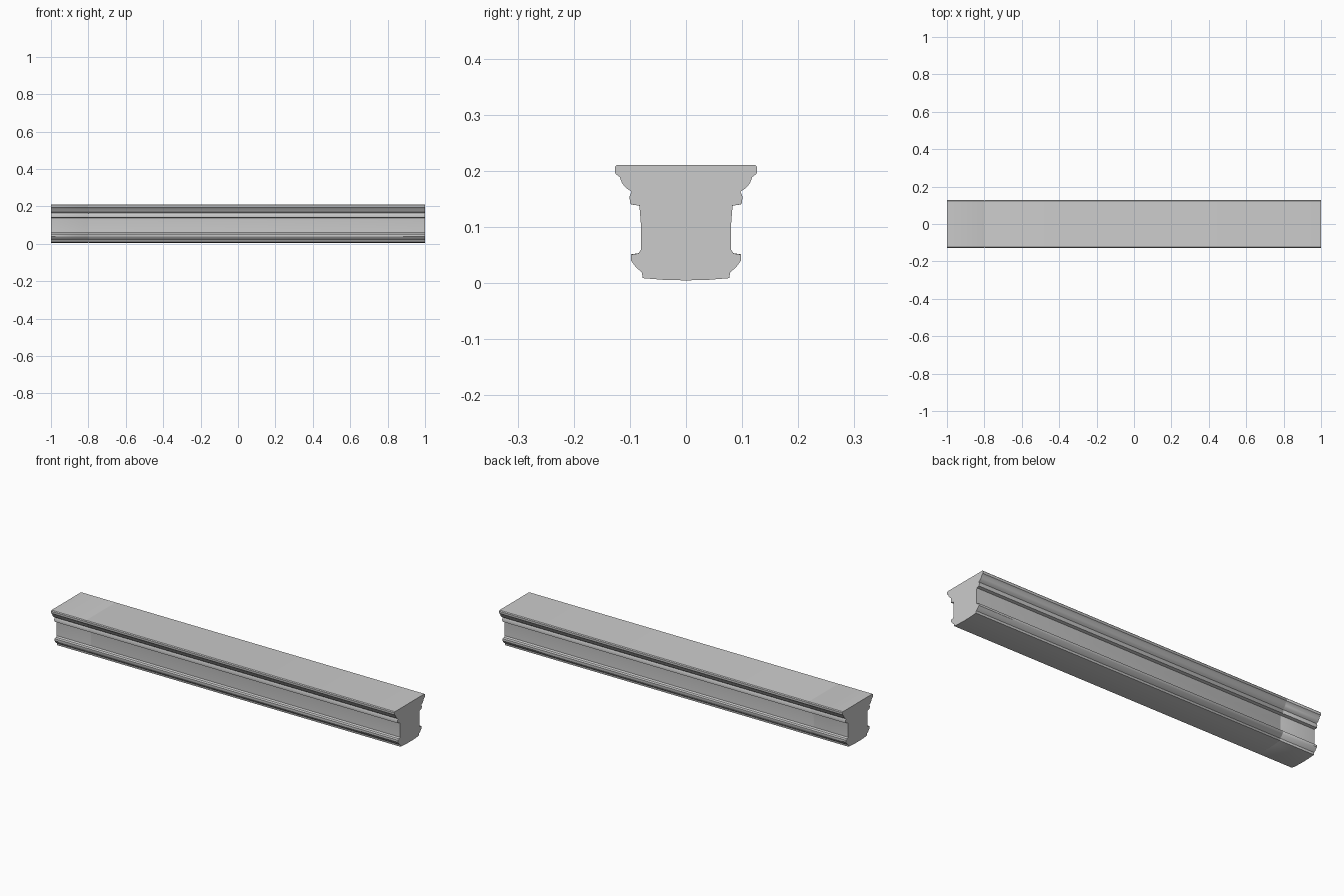
import bpy, bmesh

if "Cube" in bpy.data.objects:
    bpy.data.objects.remove(bpy.data.objects["Cube"])

# Right half of the moulding cross-section (y, z), bottom to top
HALF = [(0.040, 0.006), (0.077, 0.009), (0.079, 0.020), (0.088, 0.027),
        (0.095, 0.036), (0.098, 0.040), (0.098, 0.051), (0.085, 0.053),
        (0.080, 0.060), (0.080, 0.100), (0.083, 0.138), (0.099, 0.141),
        (0.101, 0.154), (0.097, 0.163), (0.106, 0.169), (0.114, 0.178),
        (0.118, 0.189), (0.126, 0.195), (0.127, 0.207), (0.123, 0.211)]
PROFILE = [(0.0, 0.005)] + HALF + [(-y, z) for y, z in reversed(HALF)]

# Stations along the length: (x, section scale); the dip is the joint line
STATIONS = [(-1.0, 1.0), (-0.803, 1.0), (-0.801, 0.99), (-0.799, 0.99),
            (-0.797, 1.0), (1.0, 1.0)]
MID_Z = 0.11


def loft(name, stations):
    bm = bmesh.new()
    rings = [[bm.verts.new((x, y * s, MID_Z + (z - MID_Z) * s))
              for y, z in PROFILE] for x, s in stations]
    n = len(PROFILE)
    for a, b in zip(rings, rings[1:]):
        for i in range(n):
            j = (i + 1) % n
            bm.faces.new((a[i], a[j], b[j], b[i]))
    bm.faces.new(rings[0])
    bm.faces.new(rings[-1])
    bmesh.ops.recalc_face_normals(bm, faces=bm.faces)
    mesh = bpy.data.meshes.new(name)
    bm.to_mesh(mesh)
    bm.free()
    obj = bpy.data.objects.new(name, mesh)
    bpy.context.collection.objects.link(obj)
    return obj


# Moulded beam
beam = loft("moulded_beam", STATIONS)
bpy.context.view_layer.objects.active = beam
beam.select_set(True)
bpy.ops.object.shade_smooth_by_angle(angle=0.6)
